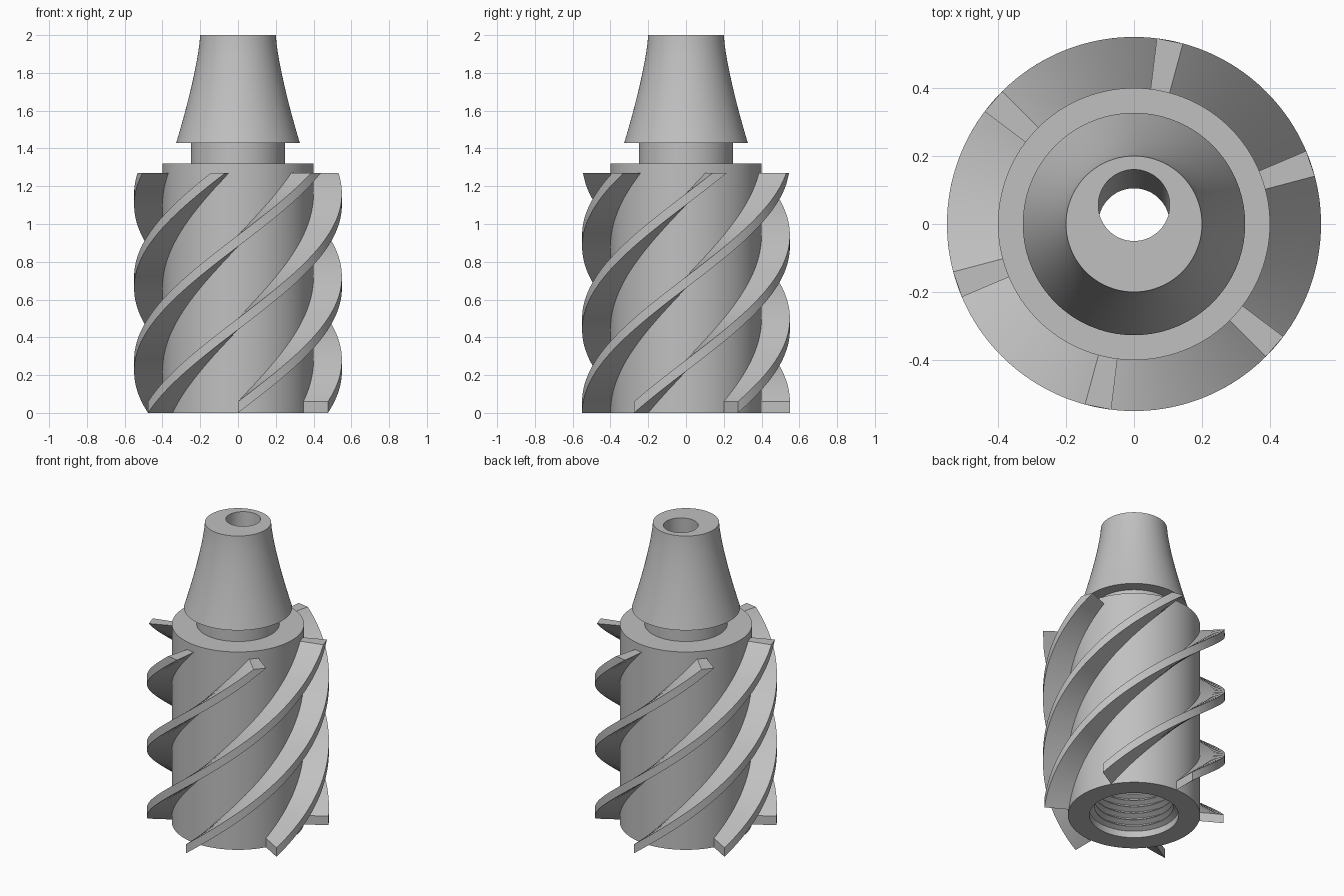
import bpy, bmesh
from math import cos, sin, tau, radians

if "Cube" in bpy.data.objects:
    bpy.data.objects.remove(bpy.data.objects["Cube"])

grey = bpy.data.materials.new("machined grey")
grey.use_nodes = True
colour = (0.53, 0.53, 0.53, 1)
grey.diffuse_color = colour
grey.node_tree.nodes["Principled BSDF"].inputs["Base Color"].default_value = colour


def add_object(name, bm, angle):
    bmesh.ops.recalc_face_normals(bm, faces=bm.faces)
    mesh = bpy.data.meshes.new(name)
    bm.to_mesh(mesh)
    bm.free()
    mesh.materials.append(grey)
    obj = bpy.data.objects.new(name, mesh)
    bpy.context.collection.objects.link(obj)
    bpy.ops.object.select_all(action="DESELECT")
    obj.select_set(True)
    bpy.context.view_layer.objects.active = obj
    bpy.ops.object.shade_smooth_by_angle(angle=radians(angle))
    return obj


def lathe(name, profile, segments=120):
    """Closed solid of rings given as (radius, z, y offset)."""
    bm = bmesh.new()
    rings = [[bm.verts.new((r * cos(tau * i / segments),
                            r * sin(tau * i / segments) + dy, z))
              for i in range(segments)] for r, z, dy in profile]
    for a, b in zip(rings, rings[1:] + rings[:1]):
        for i in range(segments):
            j = (i + 1) % segments
            bm.faces.new((a[i], a[j], b[j], b[i]))
    return add_object(name, bm, 20)


# Body, neck and flared nozzle on the outside
profile = [(0.27, 0, 0), (0.40, 0, 0), (0.40, 1.32, 0), (0.25, 1.32, 0), (0.25, 1.43, 0)]
steps = 12
for i in range(steps + 1):
    t = i / steps
    profile.append((0.2 + 0.127 * (1 - t) ** 1.35, 1.43 + 0.57 * t, 0))

# Slanted bore through the nozzle into the threaded socket
socket_top, thread_start, pitch = 0.9, 0.04, 0.045
profile += [(0.105, 2, 0.055), (0.105, socket_top, 0), (0.27, socket_top, 0)]
for i in reversed(range(18)):
    z = thread_start + i * pitch
    profile += [(0.27, z + pitch * 0.9, 0), (0.238, z + pitch * 0.55, 0),
                (0.238, z + pitch * 0.45, 0), (0.27, z + pitch * 0.1, 0)]
lathe("body_and_nozzle", profile)

# Helical fins, cut flat at the top
FIN_TOP, FIN_HEIGHT, TURN = 1.27, 0.06, 173
INNER, OUTER = 0.39, 0.55
flat_start = TURN * (1 - FIN_HEIGHT / FIN_TOP)


def spiral_fin(name, start):
    bm = bmesh.new()
    count = 72
    turns = [flat_start * i / count for i in range(count + 1)] + [TURN]
    columns = []
    for turn in turns:
        a = radians(start + turn)
        low = FIN_TOP * turn / TURN
        high = min(low + FIN_HEIGHT, FIN_TOP)
        columns.append([bm.verts.new((r * cos(a), r * sin(a), z))
                        for r, z in ((INNER, low), (OUTER, low), (OUTER, high), (INNER, high))])
    for a, b in zip(columns, columns[1:]):
        for i in range(4):
            j = (i + 1) % 4
            bm.faces.new((a[i], a[j], b[j], b[i]))
    bm.faces.new(columns[0])
    bmesh.ops.remove_doubles(bm, verts=bm.verts, dist=0.0001)
    add_object(name, bm, 30)


for k in range(6):
    spiral_fin(f"spiral_fin_{k + 1}", 60 * k - 30)
